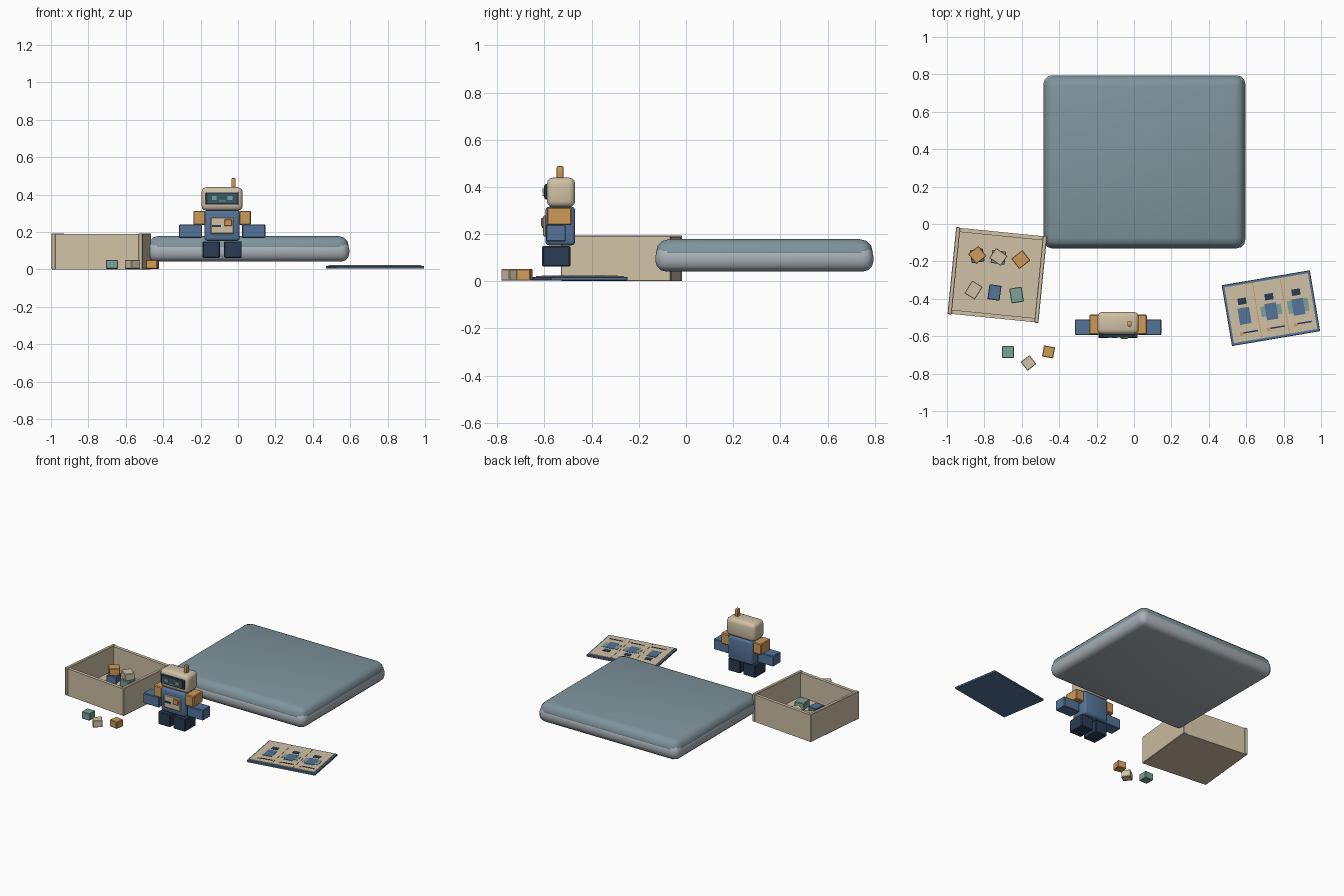
import bpy, bmesh
from math import radians
from mathutils import Matrix, Vector

old = bpy.data.objects.get("Cube")
if old:
    bpy.data.objects.remove(old, do_unlink=True)


def material(name, rgb):
    """Flat material from an sRGB colour in 0-255."""
    lin = [(c / 255 / 12.92 if c < 11 else ((c / 255 + 0.055) / 1.055) ** 2.4) for c in rgb]
    m = bpy.data.materials.new(name)
    m.use_nodes = True
    m.diffuse_color = (*lin, 1)
    bsdf = next(n for n in m.node_tree.nodes if n.type == 'BSDF_PRINCIPLED')
    bsdf.inputs["Base Color"].default_value = (*lin, 1)
    return m


CREAM = material("warm cream", (208, 193, 166))
ORANGE = material("soft orange", (207, 155, 88))
BLUE = material("denim blue", (84, 115, 152))
NAVY = material("dark navy", (42, 60, 82))
TEAL = material("sage teal", (124, 162, 151))
SCREEN = material("screen slate", (60, 88, 104))
MAT_TOP = material("mat blue grey", (127, 148, 157))
MAT_BASE = material("mat light grey", (168, 176, 182))

WORLD = Matrix.Identity(4)


def frame(x, y, z=0, turn=0):
    return Matrix.Translation((x, y, z)) @ Matrix.Rotation(radians(turn), 4, 'Z')


def box(name, mat, lo, hi, bevel=0, seg=3, place=WORLD):
    """Box between two corners, optionally rounded, placed in a frame."""
    lo, hi = Vector(lo), Vector(hi)
    bm = bmesh.new()
    bmesh.ops.create_cube(bm, size=1)
    bmesh.ops.scale(bm, vec=hi - lo, verts=bm.verts)
    if bevel:
        bmesh.ops.bevel(bm, geom=bm.edges[:], offset=bevel, segments=seg,
                        profile=0.5, affect='EDGES')
    me = bpy.data.meshes.new(name)
    bm.to_mesh(me)
    bm.free()
    if bevel and seg > 1:
        me.shade_smooth()
        me.set_sharp_from_angle(angle=radians(40))
    me.materials.append(mat)
    ob = bpy.data.objects.new(name, me)
    ob.matrix_world = place @ Matrix.Translation((lo + hi) / 2)
    bpy.context.collection.objects.link(ob)
    return ob


def centred(name, mat, x, y, z, w, d, h, bevel=0, seg=3, place=WORLD):
    """Box given by its centre in plan, its base height and its size."""
    return box(name, mat, (x - w / 2, y - d / 2, z), (x + w / 2, y + d / 2, z + h),
               bevel, seg, place)


# Cushioned floor mat in two layers
box("mat_base", MAT_BASE, (-0.484, -0.13, 0.041), (0.595, 0.795, 0.15), 0.045)
box("mat_top", MAT_TOP, (-0.481, -0.127, 0.068), (0.592, 0.792, 0.178), 0.054)

# Open storage box: side walls run full depth, end walls fit between
W, D, T = 0.244, 0.234, 0.022
bin_frame = frame(-0.731, -0.273, 0, -5.7)
box("bin_floor", CREAM, (-W + 0.003, -D + 0.003, 0), (W - 0.003, D - 0.003, 0.02), place=bin_frame)
for side, s in (("left", 1), ("right", -1)):
    x = s * (W - T / 2)
    centred("bin_wall_" + side, CREAM, x, 0, 0, T, 2 * D, 0.193, 0.003, 1, bin_frame)
for side, s in (("back", 1), ("front", -1)):
    y = s * (D - T / 2 - 0.003)
    centred("bin_wall_" + side, CREAM, 0, y, 0, 2 * (W - T), T, 0.188, place=bin_frame)


# Loose toy blocks: colour, x, y, base, width, depth, turn
blocks = [
    (BLUE, -0.838, -0.170, 0.02, 0.07, 0.07, 8),
    (ORANGE, -0.838, -0.166, 0.072, 0.07, 0.07, 38),
    (TEAL, -0.725, -0.178, 0.02, 0.075, 0.07, -8),
    (CREAM, -0.725, -0.176, 0.072, 0.075, 0.065, -35),
    (ORANGE, -0.605, -0.19, 0.03, 0.075, 0.07, 38),
    (CREAM, -0.858, -0.353, 0.02, 0.065, 0.08, -32),
    (BLUE, -0.746, -0.366, 0.02, 0.065, 0.08, -8),
    (TEAL, -0.628, -0.38, 0.02, 0.067, 0.08, 9),
    (TEAL, -0.674, -0.684, 0.003, 0.063, 0.063, 0),
    (CREAM, -0.564, -0.743, 0.003, 0.06, 0.06, 38),
    (ORANGE, -0.457, -0.684, 0.003, 0.06, 0.06, -10),
]
for mat, x, y, z, w, d, turn in blocks:
    centred("toy_block", mat, 0, 0, 0, w, d, 0.048, 0.003, 1, frame(x, y, z, turn))

# Toy robot, built about its own centre line
bot = frame(-0.085, -0.53)
box("robot_head", CREAM, (-0.11, -0.06, 0.314), (0.11, 0.06, 0.439), 0.026, 3, bot)
box("robot_torso", BLUE, (-0.094, -0.066, 0.152), (0.094, 0.06, 0.316), 0.016, 3, bot)
box("antenna", ORANGE, (0.05, -0.018, 0.43), (0.072, 0.01, 0.488), 0.005, 2, bot)
for side, s in (("left", 1), ("right", -1)):
    centred("leg_" + side, NAVY, s * 0.058, -0.02, 0.062, 0.094, 0.12, 0.088, 0.005, 1, bot)
    centred("shoulder_" + side, ORANGE, s * 0.122, -0.007, 0.238, 0.064, 0.106, 0.075,
            0.005, 1, bot)
    centred("forearm_" + side, BLUE, s * 0.169, -0.022, 0.168, 0.124, 0.084, 0.072,
            0.004, 1, bot)

# Face screen with eyes and mouth
box("face_frame", NAVY, (-0.089, -0.07, 0.346), (0.089, -0.055, 0.412), 0.007, 2, bot)
box("face_screen", SCREEN, (-0.077, -0.073, 0.355), (0.077, -0.069, 0.404), place=bot)
for side, s in (("left", 1), ("right", -1)):
    centred("eye_" + side, TEAL, s * 0.042, -0.075, 0.372, 0.026, 0.008, 0.02, place=bot)
centred("mouth", TEAL, 0, -0.075, 0.362, 0.034, 0.006, 0.006, place=bot)

# Chest panel with slot and button
box("chest_panel", CREAM, (-0.062, -0.076, 0.19), (0.062, -0.06, 0.278), 0.004, 1, bot)
box("chest_slot", NAVY, (-0.055, -0.08, 0.226), (-0.006, -0.074, 0.238), place=bot)
box("chest_button", ORANGE, (0.012, -0.084, 0.232), (0.052, -0.074, 0.268), 0.003, 1, bot)

# Three-panel instruction sheet
sheet = frame(0.732, -0.45, 0, 9.6)
centred("sheet_cover", BLUE, 0, 0, 0.004, 0.478, 0.33, 0.014, 0.002, 1, sheet)
centred("sheet_page", CREAM, 0, 0, 0.017, 0.452, 0.302, 0.005, place=sheet)


def printed(name, mat, x, y, w, d, z=0.021):
    return centred(name, mat, x, y, z, w, d, 0.003, place=sheet)


for x in (-0.075, 0.075):
    printed("sheet_fold", ORANGE, x, 0, 0.004, 0.302, 0.0205)
for step in range(3):
    x = (step - 1) * 0.146
    printed("diagram_head", NAVY, x, 0.062, 0.046, 0.034)
    printed("diagram_torso", BLUE, x, -0.017, 0.062, 0.088, 0.0215)
    # Arms appear from the second step on
    for s in (1, -1) if step else ():
        printed("diagram_arm", TEAL, x + s * 0.043, -0.012, 0.026, 0.04 + 0.015 * step)
    printed("diagram_marker", ORANGE, x - 0.03, -0.11, 0.02, 0.018)
    printed("diagram_line", NAVY, x + 0.018, -0.106, 0.08, 0.008)
